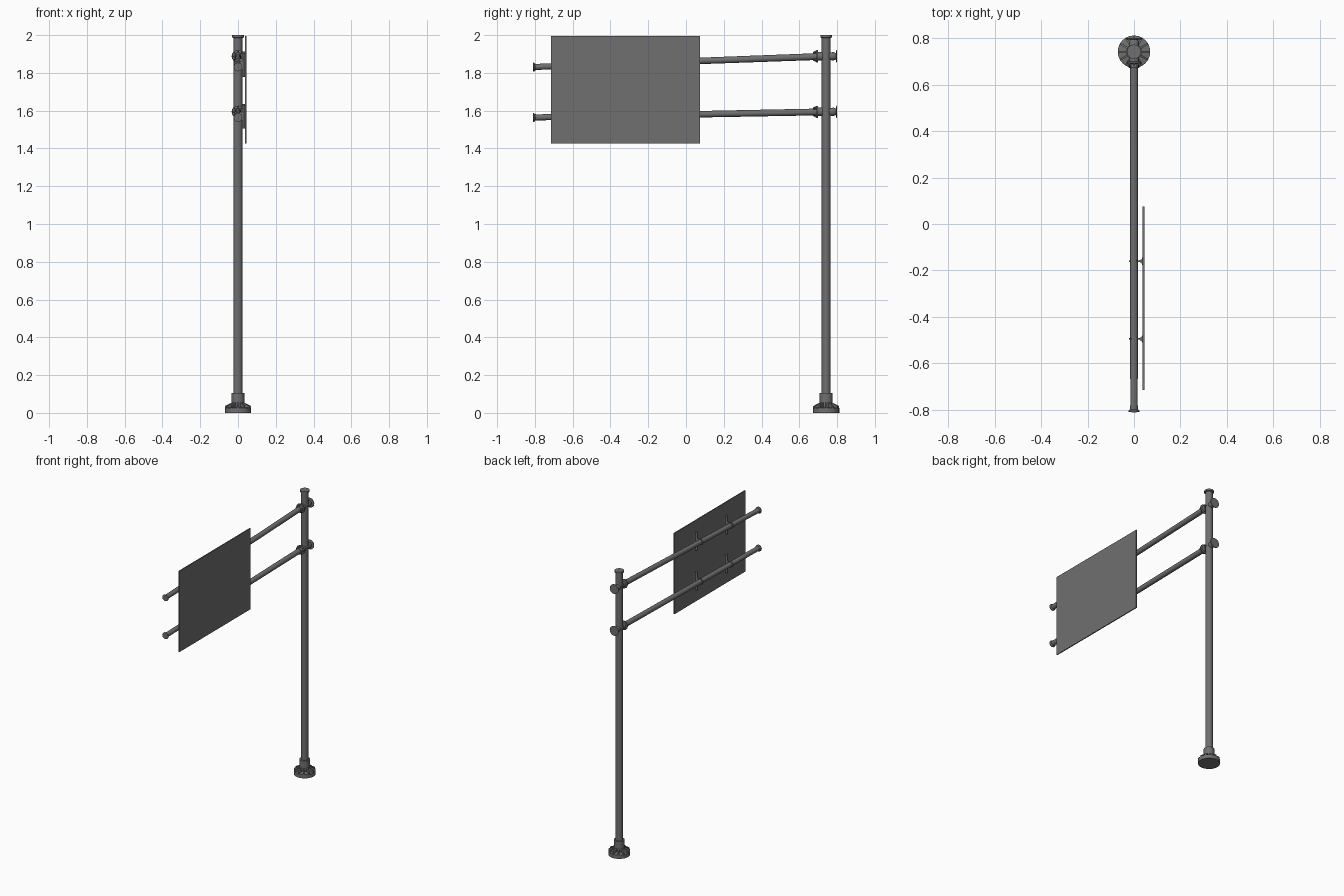
import bpy, bmesh, math
from mathutils import Vector, Matrix

if "Cube" in bpy.data.objects:
    bpy.data.objects.remove(bpy.data.objects["Cube"])

steel = bpy.data.materials.new("dark grey steel")
grey = (0.16, 0.16, 0.16, 1)
steel.diffuse_color = grey
steel.use_nodes = True
steel.node_tree.nodes["Principled BSDF"].inputs["Base Color"].default_value = grey

POLE_Y = 0.742


def finish(name, bm, smooth=False):
    bmesh.ops.recalc_face_normals(bm, faces=bm.faces[:])
    mesh = bpy.data.meshes.new(name)
    bm.to_mesh(mesh)
    bm.free()
    mesh.materials.append(steel)
    ob = bpy.data.objects.new(name, mesh)
    bpy.context.collection.objects.link(ob)
    if smooth:
        bpy.ops.object.select_all(action='DESELECT')
        ob.select_set(True)
        bpy.context.view_layer.objects.active = ob
        bpy.ops.object.shade_smooth_by_angle(angle=math.radians(35))
    return ob


def frame(origin, direction):
    return Matrix.Translation(origin) @ Vector(direction).to_track_quat('Z', 'Y').to_matrix().to_4x4()


def lathe(name, profile, origin, direction=(0, 0, 1), sides=16):
    """Turn a (radius, height) profile around an axis and cap both ends."""
    bm = bmesh.new()
    m = frame(origin, direction)
    rings = []
    for r, h in profile:
        angles = [math.tau * i / sides for i in range(sides)]
        rings.append([bm.verts.new(m @ Vector((r * math.cos(a), r * math.sin(a), h))) for a in angles])
    for low, high in zip(rings, rings[1:]):
        for i in range(sides):
            j = (i + 1) % sides
            bm.faces.new((low[i], low[j], high[j], high[i]))
    bm.faces.new(rings[0])
    bm.faces.new(rings[-1])
    return finish(name, bm, True)


def fins(name, profile, origin, direction, count, thick):
    """Radial stiffening plates cut to a (radius, height) outline."""
    bm = bmesh.new()
    m = frame(origin, direction)
    for k in range(count):
        turn = m @ Matrix.Rotation(math.tau * k / count, 4, 'Z')
        a, b = [[bm.verts.new(turn @ Vector((r, s * thick / 2, h))) for r, h in profile] for s in (-1, 1)]
        bm.faces.new(a)
        bm.faces.new(b)
        for i in range(len(a)):
            j = (i + 1) % len(a)
            bm.faces.new((a[i], a[j], b[j], b[i]))
    return finish(name, bm)


def box(name, center, size):
    bm = bmesh.new()
    bmesh.ops.create_cube(bm, size=1, matrix=Matrix.Translation(center) @ Matrix.Diagonal((*size, 1)))
    return finish(name, bm)


def rail(name, y, z, height):
    """Flared mounting rail, extruded upward from a plan outline."""
    outline = [(0.038, -0.022), (0.033, -0.009), (0.022, -0.003)]
    outline += [(x, -d) for x, d in reversed(outline)]
    bm = bmesh.new()
    face = bm.faces.new([bm.verts.new((x, y + d, z - height / 2)) for x, d in outline])
    top = bmesh.ops.extrude_face_region(bm, geom=[face])["geom"]
    bmesh.ops.translate(bm, vec=(0, 0, height), verts=[v for v in top if isinstance(v, bmesh.types.BMVert)])
    return finish(name, bm)


# Pole with cap
lathe("pole", [(0.024, 0.03), (0.024, 1.985), (0.031, 1.988), (0.031, 2.0)], (0, POLE_Y, 0))

# Base plate, collar and stiffeners
lathe("base_plate", [(0.07, 0), (0.07, 0.026), (0.034, 0.032), (0.034, 0.105), (0.024, 0.105)],
      (0, POLE_Y, 0), sides=24)
fins("base_stiffeners", [(0.03, 0.02), (0.069, 0.02), (0.069, 0.036), (0.034, 0.054), (0.03, 0.054)],
     (0, POLE_Y, 0), (0, 0, 1), 12, 0.008)

# Two arms, each with clamp, flanges and sign brackets
for label, z_root, z_tip in (("upper", 1.888, 1.831), ("lower", 1.594, 1.564)):
    root = Vector((0, POLE_Y, z_root))
    tip = Vector((0, -0.81, z_tip))
    axis = tip - root
    length = axis.length
    lathe(label + "_arm", [(0.018, 0.02), (0.016, length - 0.03), (0.017, length - 0.012),
                           (0.023, length - 0.006), (0.023, length)], root, axis)
    lathe(label + "_pole_clamp", [(0.026, -0.004), (0.026, 0.004)], root)
    # Ribbed flange where the arm meets the pole
    lathe(label + "_front_flange", [(0.022, 0.02), (0.022, 0.042), (0.032, 0.044), (0.032, 0.05),
                                    (0.022, 0.052), (0.022, 0.068), (0.018, 0.068)], root, (0, -1, 0))
    fins(label + "_front_ribs", [(0.018, 0.048), (0.031, 0.048), (0.029, 0.056), (0.022, 0.07), (0.018, 0.07)],
         root, (0, -1, 0), 8, 0.005)
    # Rear stub with thin round plate
    lathe(label + "_rear_flange", [(0.02, 0.015), (0.022, 0.04), (0.017, 0.052), (0.034, 0.054), (0.034, 0.058)],
          root, (0, 1, 0))
    for side, y in (("inner", -0.16), ("outer", -0.495)):
        z = z_root + (z_tip - z_root) * (POLE_Y - y) / (POLE_Y + 0.81)
        name = label + "_" + side
        lathe(name + "_band", [(0.022, -0.003), (0.022, 0.003)], (0, y, z), axis)
        box(name + "_strap", (0.016, y, z), (0.02, 0.006, 0.04))
        rail(name + "_rail", y, z - 0.003, 0.125)

# Sign panel
box("sign_panel", (0.041, -0.32, 1.71), (0.007, 0.79, 0.57))
